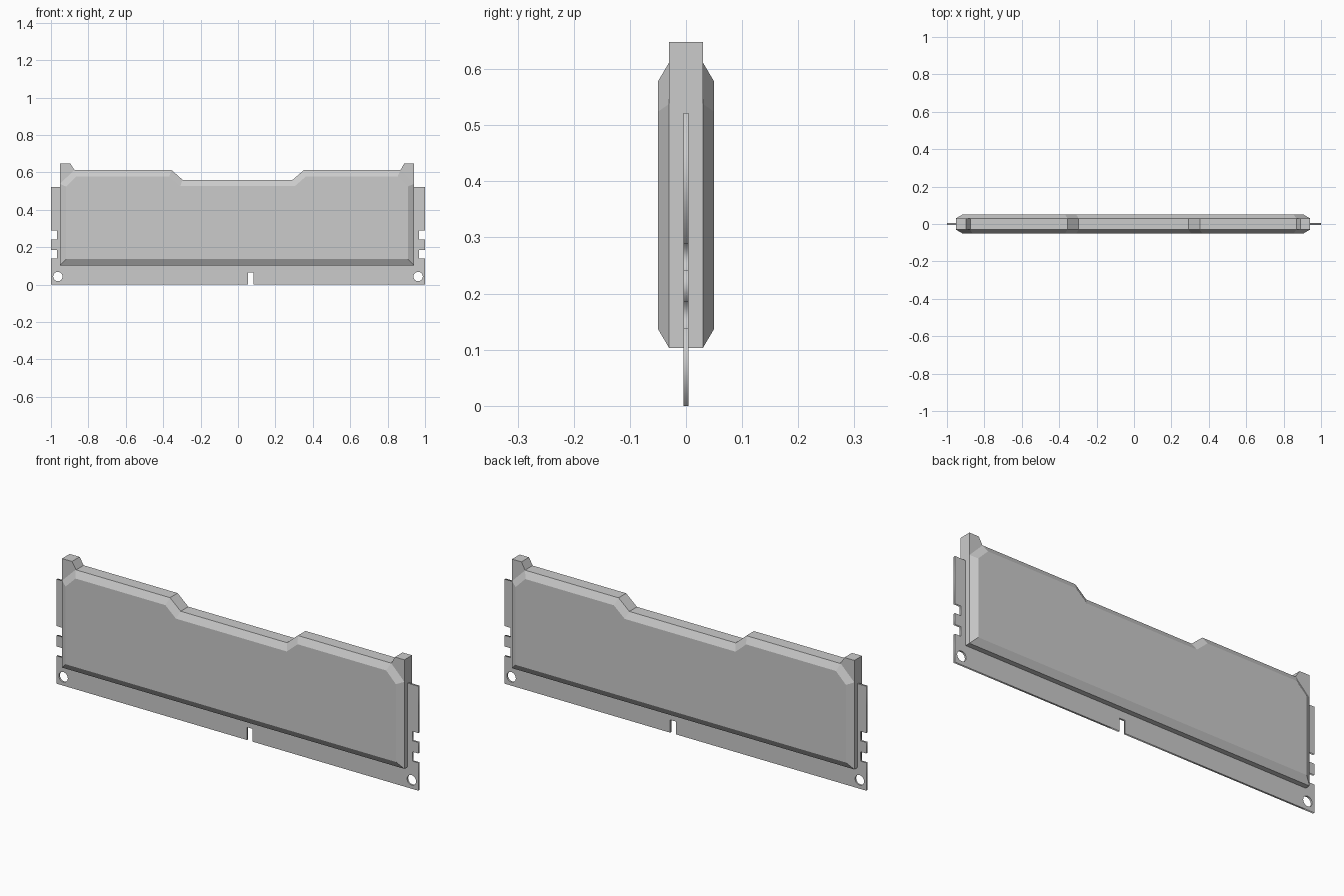
import bpy, bmesh, math
from mathutils import Vector

if "Cube" in bpy.data.objects:
    bpy.data.objects.remove(bpy.data.objects["Cube"])

def prism(name, pts, y0, y1):
    """Extrude an x-z outline from y0 to y1; returns object, bmesh and the y1 face."""
    bm = bmesh.new()
    face = bm.faces.new([bm.verts.new((x, y0, z)) for x, z in pts])
    ext = bmesh.ops.extrude_face_region(bm, geom=[face])["geom"]
    for v in ext:
        if isinstance(v, bmesh.types.BMVert):
            v.co.y = y1
    cap = next(f for f in ext if isinstance(f, bmesh.types.BMFace))
    bmesh.ops.recalc_face_normals(bm, faces=bm.faces[:])
    return bm, cap

def finish(name, bm):
    me = bpy.data.meshes.new(name)
    bm.to_mesh(me)
    bm.free()
    ob = bpy.data.objects.new(name, me)
    bpy.context.collection.objects.link(ob)
    return ob

# Circuit board: flat outline with side notches, key slot and two round holes
side = [(1, 0), (1, 0.139), (0.967, 0.139), (0.967, 0.186), (1, 0.186),
        (1, 0.241), (0.967, 0.241), (0.967, 0.288), (1, 0.288), (1, 0.522)]
slot = [(0.053, 0), (0.053, 0.064), (0.084, 0.064), (0.084, 0)]
loops = [slot + side + [(-x, z) for x, z in reversed(side)]]
for s in (-1, 1):
    loops.append([(s * 0.963 + 0.025 * math.cos(i * math.tau / 24),
                   0.043 + 0.025 * math.sin(i * math.tau / 24)) for i in range(24)])
cu = bpy.data.curves.new("circuit_board", "CURVE")
cu.dimensions, cu.fill_mode, cu.extrude = "2D", "BOTH", 0.0045
for pts in loops:
    sp = cu.splines.new("POLY")
    sp.points.add(len(pts) - 1)
    for p, (x, z) in zip(sp.points, pts):
        p.co = (x, z, 0, 1)
    sp.use_cyclic_u = True
board = bpy.data.objects.new("circuit_board", cu)
board.rotation_euler.x = math.pi / 2
bpy.context.collection.objects.link(board)
bpy.context.view_layer.objects.active = board
board.select_set(True)
bpy.ops.object.convert(target="MESH")

# Heat spreader core with raised end tabs and a dip in the top edge
L, R, BOT, TOP = -0.952, 0.941, 0.103, 0.612
dip = [(0.352, TOP), (0.292, 0.56), (-0.296, 0.56), (-0.355, TOP)]
core = [(L, BOT), (R, BOT), (R, 0.648), (0.889, 0.648), (0.869, TOP), *dip,
        (-0.874, TOP), (-0.897, 0.648), (L, 0.648)]
bm, _ = prism("heat_spreader_core", core, -0.03, 0.03)
finish("heat_spreader_core", bm)

# Chamfered cover plates on both faces
plate = [(L, BOT), (R, BOT), (R, 0.538), (0.868, TOP), *dip, (-0.877, TOP), (L, 0.538)]
for name, s in (("front_plate", -1), ("back_plate", 1)):
    bm, cap = prism(name, plate, s * 0.02, s * 0.03)
    bmesh.ops.inset_region(bm, faces=[cap], thickness=0.033, depth=0,
                           use_even_offset=True, use_boundary=True)
    for v in cap.verts:
        v.co.y = s * 0.0495
    finish(name, bm)
